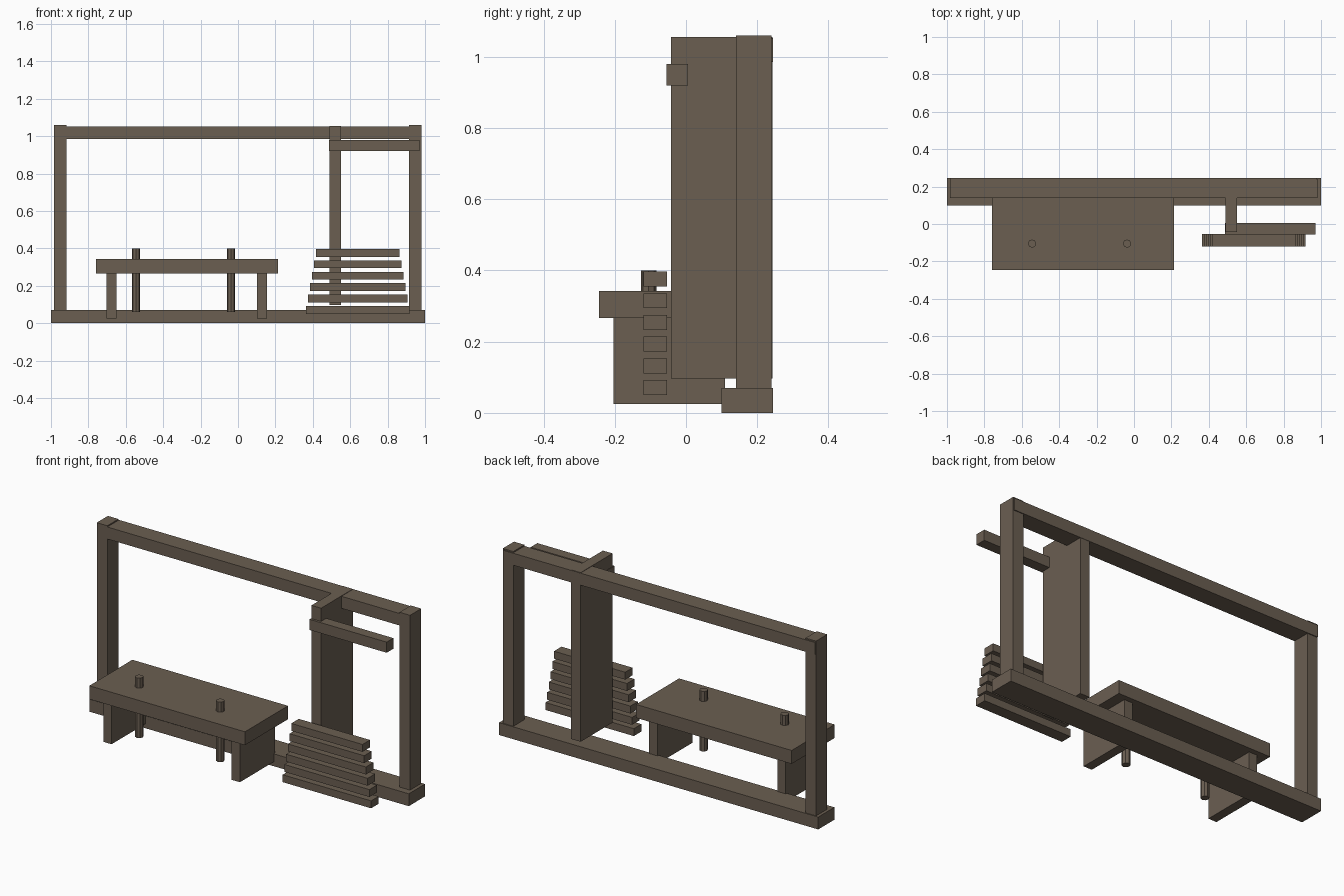
import bpy
import bmesh
from mathutils import Matrix, Vector

cube = bpy.data.objects.get("Cube")
if cube:
    bpy.data.objects.remove(cube, do_unlink=True)

# One weathered wood colour
wood = bpy.data.materials.new("weathered_wood")
wood.use_nodes = True
wood.diffuse_color = (0.145, 0.113, 0.083, 1)
bsdf = wood.node_tree.nodes["Principled BSDF"]
bsdf.inputs["Base Color"].default_value = wood.diffuse_color
bsdf.inputs["Roughness"].default_value = 0.9


def finish(name, bm):
    mesh = bpy.data.meshes.new(name)
    bm.to_mesh(mesh)
    bm.free()
    mesh.materials.append(wood)
    obj = bpy.data.objects.new(name, mesh)
    bpy.context.scene.collection.objects.link(obj)
    return obj


def box(name, x, y, z):
    """Flat-sided beam or board from its extents on each axis."""
    low, high = (Vector(corner) for corner in zip(x, y, z))
    bm = bmesh.new()
    place = Matrix.Translation((low + high) / 2) @ Matrix.Diagonal((*(high - low), 1))
    bmesh.ops.create_cube(bm, size=1, matrix=place)
    return finish(name, bm)


def rod(name, x, y, z, radius):
    bm = bmesh.new()
    bmesh.ops.create_cone(
        bm, cap_ends=True, segments=8, radius1=radius, radius2=radius,
        depth=z[1] - z[0], matrix=Matrix.Translation((x, y, sum(z) / 2)))
    return finish(name, bm)


# Outer frame
box("base_rail", (-1, 1), (0.10, 0.245), (0, 0.07))
box("top_rail", (-0.98, 0.975), (0.14, 0.245), (0.985, 1.053))
for side, x in (("right", -0.95), ("left", 0.947)):
    box(side + "_post", (x - 0.033, x + 0.033), (0.14, 0.24), (0.07, 1.06))

# Upright panel with its cross arm
box("upright_panel", (0.49, 0.55), (-0.042, 0.243), (0.097, 1.055))
box("cross_arm", (0.487, 0.97), (-0.055, 0.005), (0.92, 0.98))

# Table
box("table_top", (-0.76, 0.215), (-0.245, 0.14), (0.267, 0.343))
for side, x in (("right", -0.676), ("left", 0.128)):
    box(side + "_table_leg", (x - 0.026, x + 0.026), (-0.203, 0.11), (0.025, 0.267))
for side, x in (("right", -0.545), ("left", -0.037)):
    rod(side + "_table_rod", x, -0.105, (0.06, 0.40), 0.022)

# Stack of slats that narrow towards the top
for i in range(6):
    half = 0.277 - 0.0108 * i
    z = 0.05 + 0.061 * i
    box(f"slat_{i + 1}", (0.641 - half, 0.641 + half), (-0.12, -0.053), (z, z + 0.042))
